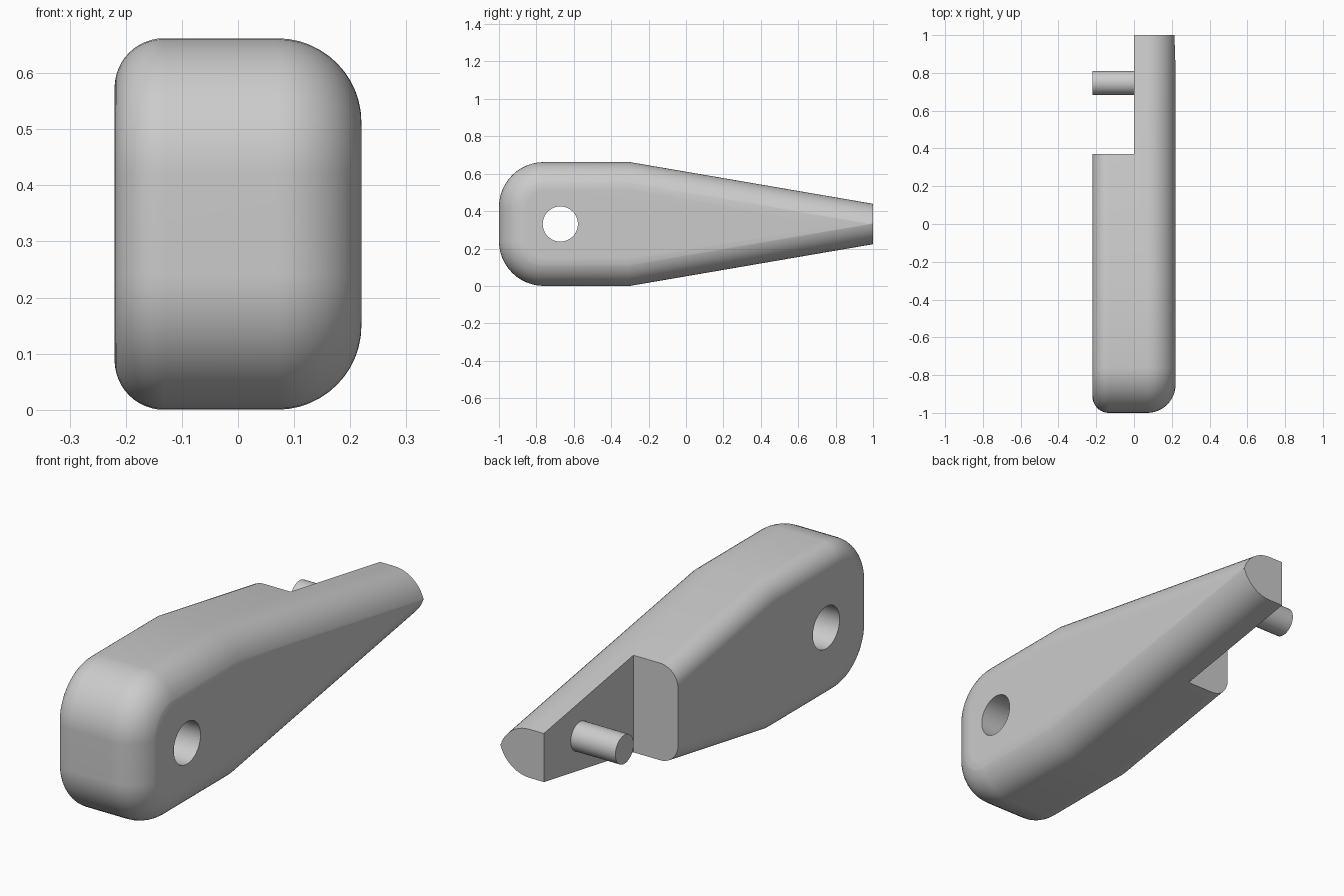
import bpy, bmesh, math
from mathutils import Matrix

cube = bpy.data.objects.get("Cube")
if cube:
    bpy.data.objects.remove(cube, do_unlink=True)

HALF_W, HALF_H, TIP_H = 0.22, 0.331, 0.108    # half width, half height, half height at the tip
KINK_Y, CORNER = -0.3, 0.24                   # start of the taper, front corner radius
R_LEFT, R_RIGHT = 0.15, 0.088                 # edge rounding on the +x and -x sides
STEPS = 12
SLOPE = math.atan((HALF_H - TIP_H) / (1 - KINK_Y))

grey = bpy.data.materials.new("plain grey")
grey.use_nodes = True
colour = (0.6, 0.6, 0.6, 1)
grey.diffuse_color = colour
grey.node_tree.nodes["Principled BSDF"].inputs["Base Color"].default_value = colour


def add_object(name, bm):
    bmesh.ops.recalc_face_normals(bm, faces=bm.faces)
    mesh = bpy.data.meshes.new(name)
    bm.to_mesh(mesh)
    bm.free()
    mesh.materials.append(grey)
    ob = bpy.data.objects.new(name, mesh)
    bpy.context.collection.objects.link(ob)
    return ob


def x_cylinder(name, y, radius, x0, x1):
    bm = bmesh.new()
    place = Matrix.Translation(((x0 + x1) / 2, y, HALF_H)) @ Matrix.Rotation(math.pi / 2, 4, 'Y')
    bmesh.ops.create_cone(bm, cap_ends=True, segments=48, radius1=radius, radius2=radius,
                          depth=x1 - x0, matrix=place)
    return add_object(name, bm)


def outline(d):
    """Side outline moved inwards by d, as (y, height from the middle)."""
    upper = []
    for i in range(STEPS + 1):
        t = math.pi / 2 * i / STEPS
        upper.append((CORNER - 1 - (CORNER - d) * math.cos(t),
                      HALF_H - CORNER + (CORNER - d) * math.sin(t)))
    upper.append((KINK_Y - d * math.tan(SLOPE / 2), HALF_H - d))
    end_h = TIP_H - d / math.cos(SLOPE)
    end_y = 1 + min(0, end_h) / math.tan(SLOPE)
    upper.append((end_y, max(0, end_h)))
    return upper + [(y, -h) for y, h in reversed(upper)]


def use(ob):
    bpy.ops.object.select_all(action='DESELECT')
    ob.select_set(True)
    bpy.context.view_layer.objects.active = ob


# Body: outlines lofted across the width, with rounded edges on both sides
quarter = [math.pi / 2 * i / STEPS for i in range(STEPS + 1)]
layers = [(-HALF_W + R_RIGHT * (1 - math.sin(t)), R_RIGHT * (1 - math.cos(t)))
          for t in reversed(quarter)]
ridge = math.acos(1 - TIP_H * math.cos(SLOPE) / R_LEFT)
layers += [(HALF_W - R_LEFT * (1 - math.sin(t)), R_LEFT * (1 - math.cos(t)))
           for t in sorted(quarter + [ridge])]
bm = bmesh.new()
rings = [[bm.verts.new((x, y, HALF_H + h)) for y, h in outline(d)] for x, d in layers]
for a, b in zip(rings, rings[1:]):
    for i in range(len(a)):
        j = (i + 1) % len(a)
        bm.faces.new((a[i], a[j], b[j], b[i]))
bm.faces.new(rings[0])
bm.faces.new(rings[-1])
bmesh.ops.remove_doubles(bm, verts=bm.verts, dist=1e-5)
body = add_object("body", bm)

# Cutters: through hole at the front and the notch at the back
hole = x_cylinder("hole_cutter", -0.672, 0.094, -0.5, 0.5)
bm = bmesh.new()
bmesh.ops.create_cube(bm, size=1, matrix=Matrix.Translation((-0.5, 0.87, HALF_H))
                      @ Matrix.Diagonal((1, 1, 2, 1)))
for v in bm.verts:
    if v.co.y > 1:
        v.co.y = 2
notch = add_object("notch_cutter", bm)
use(body)
for cutter in (hole, notch):
    mod = body.modifiers.new("cut", 'BOOLEAN')
    mod.operation = 'DIFFERENCE'
    mod.solver = 'EXACT'
    mod.object = cutter
    bpy.ops.object.modifier_apply(modifier=mod.name)
    bpy.data.objects.remove(cutter, do_unlink=True)

# Peg standing in the notch
peg = x_cylinder("peg", 0.747, 0.064, -HALF_W, 0.02)

for ob in (body, peg):
    use(ob)
    bpy.ops.object.shade_smooth_by_angle(angle=math.radians(30))
    normals = ob.modifiers.new("flat face normals", 'WEIGHTED_NORMAL')
    normals.keep_sharp = True
